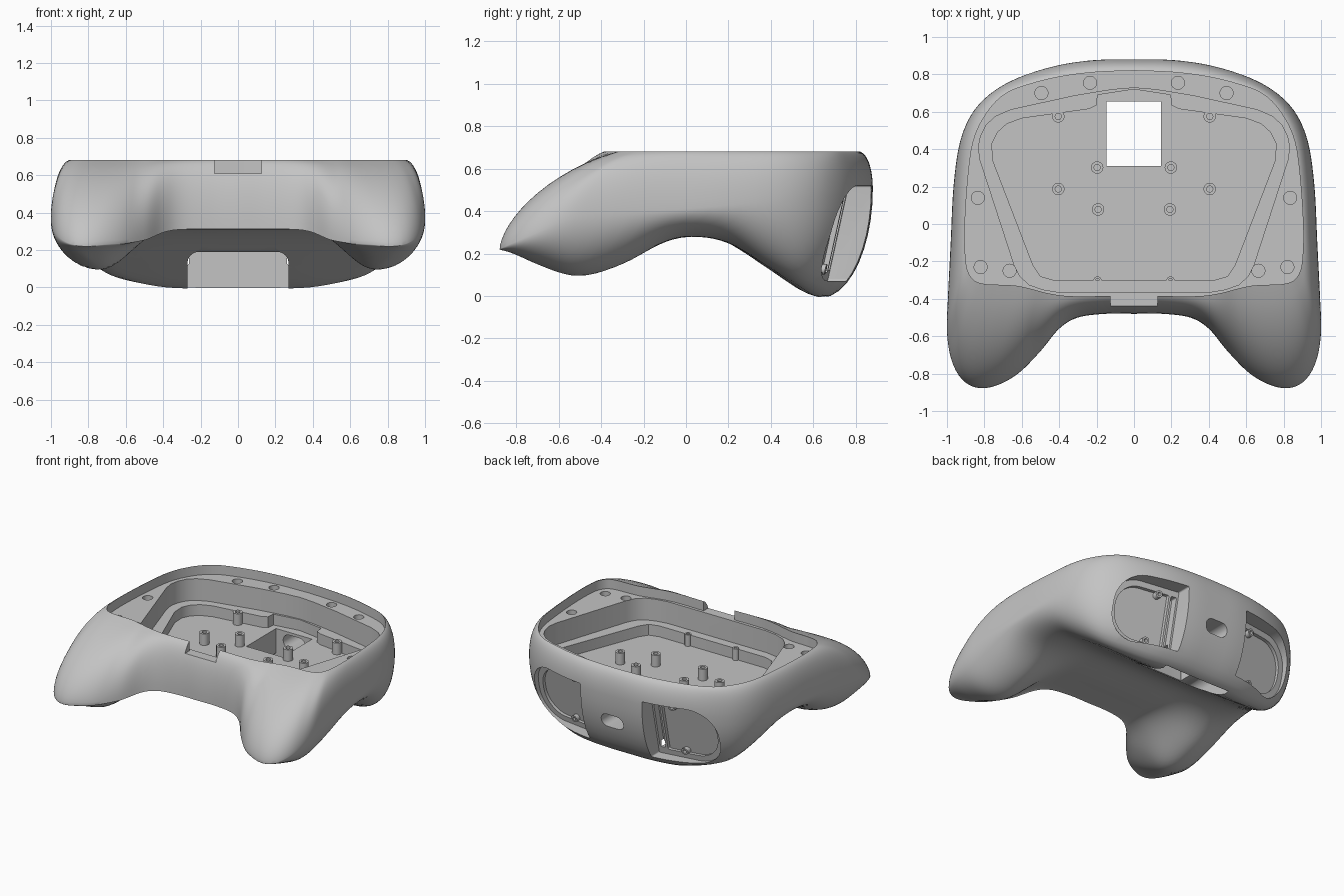
import bpy, bmesh, math
from mathutils import Vector, Matrix
from mathutils.kdtree import KDTree

if "Cube" in bpy.data.objects:
    bpy.data.objects.remove(bpy.data.objects["Cube"], do_unlink=True)

grey = bpy.data.materials.new("shell grey")
grey.use_nodes = True
grey.diffuse_color = (0.55, 0.55, 0.55, 1)
grey.node_tree.nodes["Principled BSDF"].inputs["Base Color"].default_value = grey.diffuse_color

TOP, FLANGE, LEDGE, FLOOR = 0.68, 0.61, 0.45, 0.37

# Half plan from front centre to back centre: widest outline x, y, then top opening x, y
PLAN = [(0, -.48, 0, -.385), (.15, -.48, .13, -.385), (.3, -.5, .28, -.387),
        (.4, -.56, .38, -.383), (.5, -.68, .47, -.368), (.62, -.8, .55, -.347),
        (.74, -.865, .63, -.33), (.84, -.875, .72, -.325), (.92, -.83, .79, -.322),
        (.975, -.73, .85, -.305), (1, -.58, .885, -.26), (.995, -.4, .9, -.19),
        (.98, -.1, .905, -.03), (.965, .2, .89, .22), (.93, .44, .86, .44),
        (.86, .6, .79, .59), (.75, .71, .69, .695), (.6, .79, .55, .75),
        (.4, .85, .38, .79), (.2, .877, .2, .812), (0, .88, 0, .82)]
PLAN_KEYS = [(i, Vector(p)) for i, p in enumerate(PLAN)]
# Heights along y: widest line, underside at the centre, underside at the grips
RIM = [(-.88, .22), (-.7, .3), (-.5, .38), (0, .41), (.5, .46), (.89, .5)]
CENTRE = [(-.5, .31), (-.2, .31), (.05, .31), (.2, .25), (.4, .12), (.55, .022),
          (.66, -.012), (.9, -.01)]
GRIP = [(-.9, .2), (-.7, .14), (-.5, .095), (-.3, .15), (-.1, .255), (.03, .28),
        (.2, .25), (.4, .13), (.55, .04), (.66, .02), (.9, .02)]


def spline(keys, t):
    """Smooth curve through (position, value) keys."""
    t = min(max(t, keys[0][0]), keys[-1][0])
    i = 0
    while i < len(keys) - 2 and t > keys[i + 1][0]:
        i += 1

    def slope(k):
        a, b = keys[max(k - 1, 0)], keys[min(k + 1, len(keys) - 1)]
        return (b[1] - a[1]) * (1 / (b[0] - a[0]))
    (t0, v0), (t1, v1) = keys[i], keys[i + 1]
    w = t1 - t0
    s = (t - t0) / w
    return (v0 * (1 - ease(s)) + v1 * ease(s) + slope(i) * (w * s * (1 - s) ** 2)
            - slope(i + 1) * (w * s * s * (1 - s)))


def ease(s):
    s = min(max(s, 0), 1)
    return s * s * (3 - 2 * s)


def finish(bm, name):
    bmesh.ops.recalc_face_normals(bm, faces=bm.faces)
    mesh = bpy.data.meshes.new(name)
    bm.to_mesh(mesh)
    bm.free()
    mesh.materials.append(grey)
    obj = bpy.data.objects.new(name, mesh)
    bpy.context.collection.objects.link(obj)
    return obj


def skin(bm, rings):
    rows = [[bm.verts.new(p) for p in ring] for ring in rings]
    for a, b in zip(rows, rows[1:]):
        for i in range(len(a)):
            j = (i + 1) % len(a)
            bm.faces.new((a[i], a[j], b[j], b[i]))
    return rows


def loft(name, rings, matrix=Matrix()):
    bm = bmesh.new()
    rows = skin(bm, rings)
    bm.faces.new(rows[0])
    bm.faces.new(rows[-1])
    bm.transform(matrix)
    return finish(bm, name)


def prism(points, low, high, matrix=Matrix()):
    return loft("cutter", [[(x, y, z) for x, y in points] for z in (low, high)], matrix)


def circle(x, y, r, sides=24):
    return [(x + r * math.cos(math.tau * i / sides), y + r * math.sin(math.tau * i / sides))
            for i in range(sides)]


def rounded(x0, x1, y0, y1, r_left, r_right):
    pts = []
    for corner, (x, y, r) in enumerate([(x1, y1, r_right), (x0, y1, r_left),
                                        (x0, y0, r_left), (x1, y0, r_right)]):
        cx = x - r if x == x1 else x + r
        cy = y - r if y == y1 else y + r
        for k in range(9):
            a = (corner + k / 8) * math.pi / 2
            pts.append((cx + r * math.cos(a), cy + r * math.sin(a)))
    return pts


def mirrored(half):
    return half + [(-x, y) for x, y in reversed(half) if x > 0]


def boss(name, x, y, r, low, high, matrix=Matrix()):
    levels = [(r, low), (r, high), (r * .5, high), (r * .5, low + .01)]
    return loft(name, [[(px, py, z) for px, py in circle(x, y, q)] for q, z in levels], matrix)


# Solid body: underside grid ruled between front and back edges, then sides up to the opening
N, M, TIP, FILLET = 48, 36, 7.5, .26
tree = KDTree(10001)
for i in range(10001):
    p = spline(PLAN_KEYS, i * 20 / 10000)
    tree.insert((p.x, p.y, 0), i)
tree.balance()


def plan(k, back):
    s = abs(k) / N
    p = spline(PLAN_KEYS, 20 - (20 - TIP) * s if back else TIP * s).copy()
    if k < 0:
        p.x, p.z = -p.x, -p.z
    return p


def rim_height(x, y):
    # The widest line dips under the front bridge between the grips
    return spline(RIM, y) - .07 * ease((.75 - abs(x)) / .35) * ease((-.1 - y) / .3)


def underside(x, y):
    s = ease((abs(x) - .36) / .38)
    base = spline(CENTRE, y) * (1 - s) + spline(GRIP, y) * s
    d = min(tree.find((abs(x), y, 0))[2] / FILLET, 1)
    rim = rim_height(x, y)
    return rim + (base - rim) * math.sqrt(1 - (1 - d) ** 2)


bm = bmesh.new()
grid = []
for k in range(-N, N + 1):
    f, b = plan(k, False), plan(k, True)
    column = []
    for j in range(M + 1):
        p = f.lerp(b, (1 - math.cos(math.pi * j / M)) / 2)
        edge = j in (0, M) or abs(k) == N
        height = rim_height if edge else underside
        column.append(bm.verts.new((p.x, p.y, height(p.x, p.y))))
    grid.append(column)
for a, b in zip(grid, grid[1:]):
    for j in range(M):
        bm.faces.new((a[j], a[j + 1], b[j + 1], b[j]))

loop = [plan(k, False) for k in range(-N, N + 1)] + [plan(k, True) for k in range(N - 1, -N, -1)]


def side_point(p, t):
    # Fuller curve where the side is narrow, flatter over the long grips
    reach = math.hypot(p.z - p.x, p.w - p.y)
    power = 2.2 - .6 * ease((reach - .12) / .3)

    def bulge(s):
        return (1 - (1 - .8 * s) ** power) ** (1 / power)
    h = bulge(t) / bulge(1)
    return (p.x + (p.z - p.x) * t, p.y + (p.w - p.y) * t,
            rim_height(p.x, p.y) * (1 - h) + TOP * h)


rings = [[side_point(p, (step / 14) ** 2) for p in loop] for step in range(15)]
# Knife-edge lip dropping straight to the flange
rings.append([(p.z, p.w, FLANGE) for p in loop])
bm.faces.new(skin(bm, rings)[-1])
bmesh.ops.remove_doubles(bm, verts=bm.verts, dist=1e-5)
body = finish(bm, "shell_body")

# Stepped tray inside the opening
outer_tray = mirrored([(0, .728), (.12, .718), (.32, .685), (.66, .61), (.74, .575), (.79, .53),
                       (.82, .47), (.832, .41), (.822, .34), (.64, -.22), (.61, -.28),
                       (.56, -.325), (.49, -.35), (.4, -.365)])
inner_tray = mirrored([(0, .72), (.195, .69), (.2, .635), (.24, .615), (.6, .565), (.68, .535),
                       (.73, .49), (.76, .43), (.755, .34), (.54, -.22), (.5, -.28), (.43, -.3)])
cutters = [prism(outer_tray, LEDGE, 1),
           prism(inner_tray, FLOOR, 1),
           prism(rounded(-.125, .125, -.6, -.36, .002, .002), FLANGE, 1),
           prism(rounded(-.148, .145, .31, .655, .002, .002), -.1, .5)]

# Battery slot in the underside and port at the back, cut along y
along_y = Matrix(((1, 0, 0, 0), (0, 0, 1, 0), (0, 1, 0, 0), (0, 0, 0, 1)))
cutters.append(prism(rounded(-.27, .27, -.1, .19, .06, .06), -.2, .66, along_y))
cutters.append(prism(rounded(-.09, .09, .25, .35, .049, .049), .6, 1, along_y))

# Shallow round pockets in the flange
for x, y in [(.835, .14), (.82, -.23), (.665, -.25), (.235, .755), (.495, .7)]:
    for side in (1, -1):
        cutters.append(prism(circle(x * side, y, .035), FLANGE - .04, .65))

# Trigger recesses at the back, stepped, with a slit and two small bosses in each
parts = [body]
for side, label in ((1, "left"), (-1, "right")):
    lean = Matrix(((side, 0, 0, 0), (-.15, .22, 1, .755), (0, 1, 0, .3), (0, 0, 0, 1)))
    cutters.append(prism(rounded(.25, .75, -.23, .22, .01, .2), 0, .5, lean))
    cutters.append(prism(rounded(.32, .71, -.19, .18, .01, .17), -.025, .1, lean))
    cutters.append(prism(rounded(.262, .305, -.18, .18, .01, .01), -.05, .1, lean))
    for i, (x, y) in enumerate([(.4, .165), (.45, -.175)]):
        parts.append(boss(f"{label}_trigger_boss_{i + 1}", x, y, .025, -.035, .01, lean))
    # Screw bosses on the tray floor
    for i, (x, y, r) in enumerate([(.405, .575, .033), (.197, .302, .033), (.405, .187, .033),
                                   (.192, .078, .033), (.195, -.302, .022)]):
        parts.append(boss(f"{label}_screw_boss_{i + 1}", x * side, y, r, FLOOR - .01, LEDGE + .005))

bpy.context.view_layer.objects.active = body
for cutter in cutters:
    mod = body.modifiers.new("cut", 'BOOLEAN')
    mod.operation, mod.solver, mod.object = 'DIFFERENCE', 'EXACT', cutter
    bpy.ops.object.modifier_apply(modifier=mod.name)
    bpy.data.objects.remove(cutter, do_unlink=True)

bpy.ops.object.select_all(action='DESELECT')
for obj in parts:
    obj.select_set(True)
bpy.ops.object.shade_smooth_by_angle(angle=math.radians(35))
